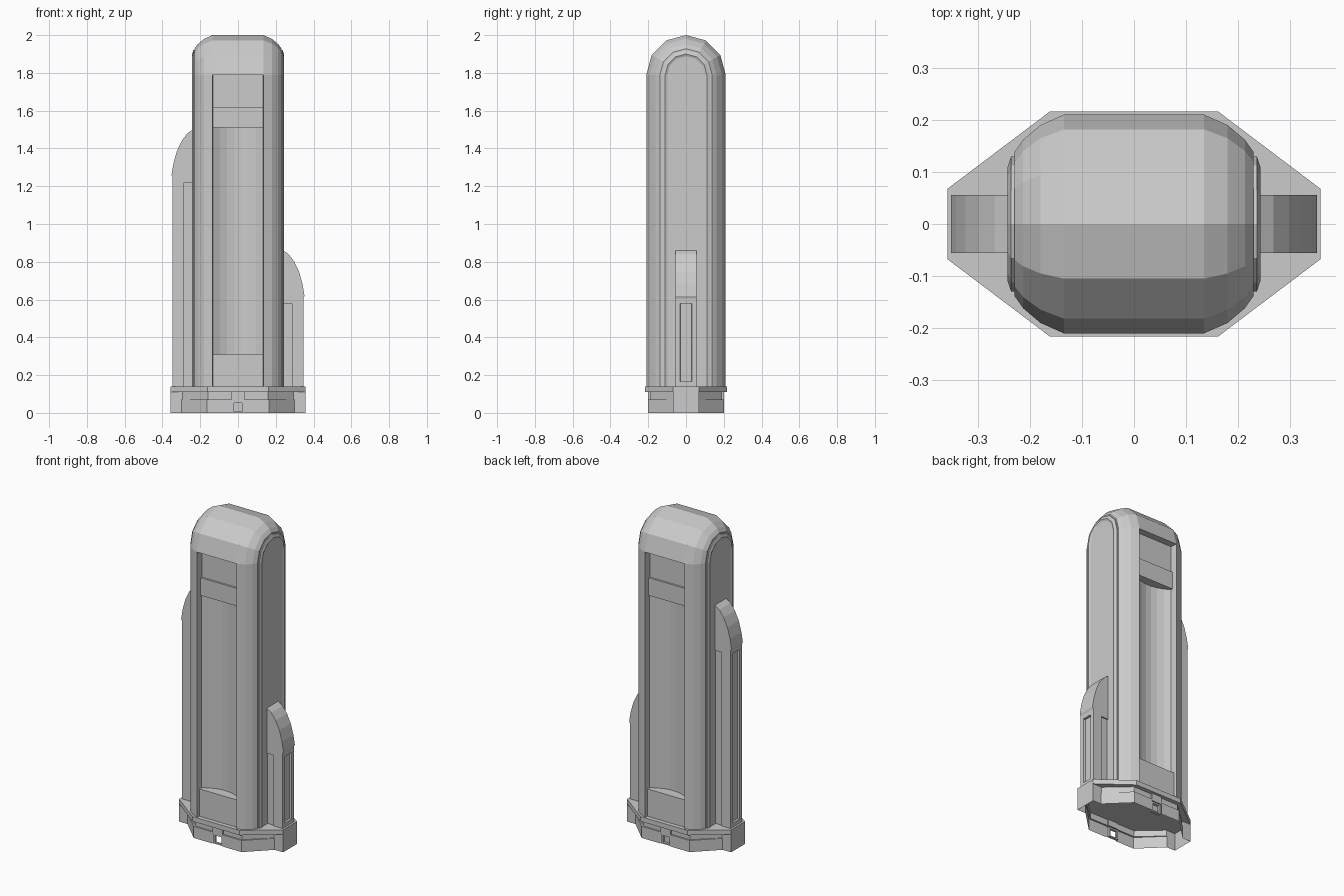
import bpy, bmesh, math
from mathutils import Vector

cube = bpy.data.objects.get("Cube")
if cube:
    bpy.data.objects.remove(cube)

grey = bpy.data.materials.new("stone_grey")
grey.use_nodes = True
grey.diffuse_color = (0.6, 0.6, 0.6, 1)
grey.node_tree.nodes["Principled BSDF"].inputs["Base Color"].default_value = (0.6, 0.6, 0.6, 1)


def finish(name, bm):
    mesh = bpy.data.meshes.new(name)
    bm.to_mesh(mesh)
    bm.free()
    mesh.materials.append(grey)
    obj = bpy.data.objects.new(name, mesh)
    bpy.context.scene.collection.objects.link(obj)
    return obj


def prism_mesh(points, offset):
    """Extrude a closed outline of 3D points along an offset."""
    bm = bmesh.new()
    face = bm.faces.new([bm.verts.new(p) for p in points])
    top = bmesh.ops.extrude_face_region(bm, geom=[face])
    moved = [v for v in top["geom"] if isinstance(v, bmesh.types.BMVert)]
    bmesh.ops.translate(bm, verts=moved, vec=offset)
    bmesh.ops.recalc_face_normals(bm, faces=bm.faces)
    return bm


def prism(name, outline, z0, z1):
    return finish(name, prism_mesh([(x, y, z0) for x, y in outline], (0, 0, z1 - z0)))


def box(name, x0, x1, y0, y1, z0, z1):
    return prism(name, [(x0, y0), (x1, y0), (x1, y1), (x0, y1)], z0, z1)


def four_way(quarter):
    """Mirror a quarter outline, listed from +x towards +y, into a closed loop."""
    half = quarter + [(-x, y) for x, y in reversed(quarter)]
    return half + [(-x, -y) for x, y in half]


# Tower: half profile of distance from the centre against arch radius,
# ending in a raised, chamfered side lip around a shallow panel
SPRING, FLOOR = 1.79, 0.14
profile = [(0.135, 0.21), (0.18, 0.19), (0.213, 0.162), (0.23, 0.138), (0.23, 0.13),
           (0.236, 0.13), (0.243, 0.11), (0.238, 0.098)]

# Arched cap
bm = bmesh.new()
rings = []
for x, r in [(-x, r) for x, r in reversed(profile)] + profile:
    angles = [math.pi * i / 6 for i in range(7)]
    rings.append([bm.verts.new((x, -r * math.cos(a), SPRING + r * math.sin(a))) for a in angles])
for a, b in zip(rings, rings[1:]):
    for i in range(6):
        bm.faces.new((a[i], b[i], b[i + 1], a[i + 1]))
bm.faces.new(rings[0])
bm.faces.new(rings[-1])
bm.faces.new([r[0] for r in rings] + [r[-1] for r in reversed(rings)])
bmesh.ops.recalc_face_normals(bm, faces=bm.faces)
finish("tower_cap", bm)

# Side columns with slightly splayed inner walls
section = [(0.13, 0.15)] + profile
for side, s in (("left", 1), ("right", -1)):
    outline = [(s * x, y) for x, y in section] + [(s * x, -y) for x, y in reversed(section)]
    prism(side + "_tower_column", outline, FLOOR, SPRING)

# Recessed panels between the columns
for name, y, z0, z1 in (("lower_panel", 0.19, FLOOR, 0.31), ("upper_band", 0.18, 1.51, 1.62),
                        ("upper_panel", 0.168, 1.62, SPRING)):
    box(name, -0.134, 0.134, -y, y, z0, z1)

# Concave niches on front and back
arc = []
for i in range(4):
    t = 1 - i / 3.5
    arc.append((0.134 * t, 0.17 - 0.045 * (1 - t * t)))
prism("niche_wall", four_way(arc), 0.31, 1.51)

# Buttresses with an arched head, a thinner web and a sunken outer slot
for side, s, rise in (("left", 1, 0), ("right", -1, 0.64)):
    head = [(0.346, 0.605), (0.352, 0.62), (0.342, 0.68), (0.324, 0.745),
            (0.298, 0.80), (0.268, 0.84), (0.225, 0.87), (0.225, 0.58), (0.285, 0.58)]
    pts = [(0.285, FLOOR), (0.346, FLOOR)] + [(x, z + rise) for x, z in head]
    bm = prism_mesh([(s * x, -0.056, z) for x, z in pts], (0, 0.112, 0))
    outer = [f for f in bm.faces if f.normal.x * s > 0.99]
    face = max(outer, key=lambda f: f.calc_area())
    for thickness, depth in ((0.025, 0), (0.002, -0.012)):
        bmesh.ops.inset_region(bm, faces=[face], thickness=thickness, depth=depth,
                               use_even_offset=True)
    finish(side + "_buttress", bm)
    xs = sorted((s * 0.225, s * 0.286))
    box(side + "_buttress_web", xs[0], xs[1], -0.048, 0.048, FLOOR, 0.585 + rise)

# Base slab
prism("base_slab", four_way([(0.358, 0.068), (0.162, 0.216)]), 0.11, FLOOR)

# Hollow plinth walls, stepped in at the top, with doorways
lower = four_way([(0.358, 0.068), (0.30, 0.068), (0.165, 0.20), (0.034, 0.20)])
upper = four_way([(0.358, 0.068), (0.295, 0.068), (0.16, 0.19), (0.034, 0.19)])
bm = bmesh.new()
rows = [[bm.verts.new((x, y, z)) for x, y in loop]
        for loop, z in ((lower, 0), (lower, 0.062), (lower, 0.072), (upper, 0.072), (upper, 0.11))]
for a, b in zip(rows, rows[1:]):
    for i in range(len(a)):
        j = (i + 1) % len(a)
        corners = (a[i], a[j], b[j], b[i])
        mid = sum((v.co for v in corners), Vector()) / 4
        if not (abs(mid.x) < 0.01 and abs(mid.y) > 0.15 and mid.z < 0.05):
            bm.faces.new(corners)
finish("plinth_walls", bm)

# Doorway frames and keystones, with the back door closed
for end, s in (("front", -1), ("back", 1)):
    y0, y1 = sorted((s * 0.18, s * 0.195))
    for side, x in (("left", 0.022), ("right", -0.034)):
        box(end + "_" + side + "_door_jamb", x, x + 0.012, y0, y1, 0, 0.062)
    box(end + "_door_lintel", -0.022, 0.022, y0, y1, 0.052, 0.062)
    box(end + "_door_sill", -0.022, 0.022, y0, y1, 0, 0.008)
    k0, k1 = sorted((s * 0.185, s * 0.2))
    box(end + "_keystone", -0.034, 0.034, k0, k1, 0.072, 0.11)
box("back_door", -0.03, 0.03, 0.175, 0.18, 0, 0.06)
